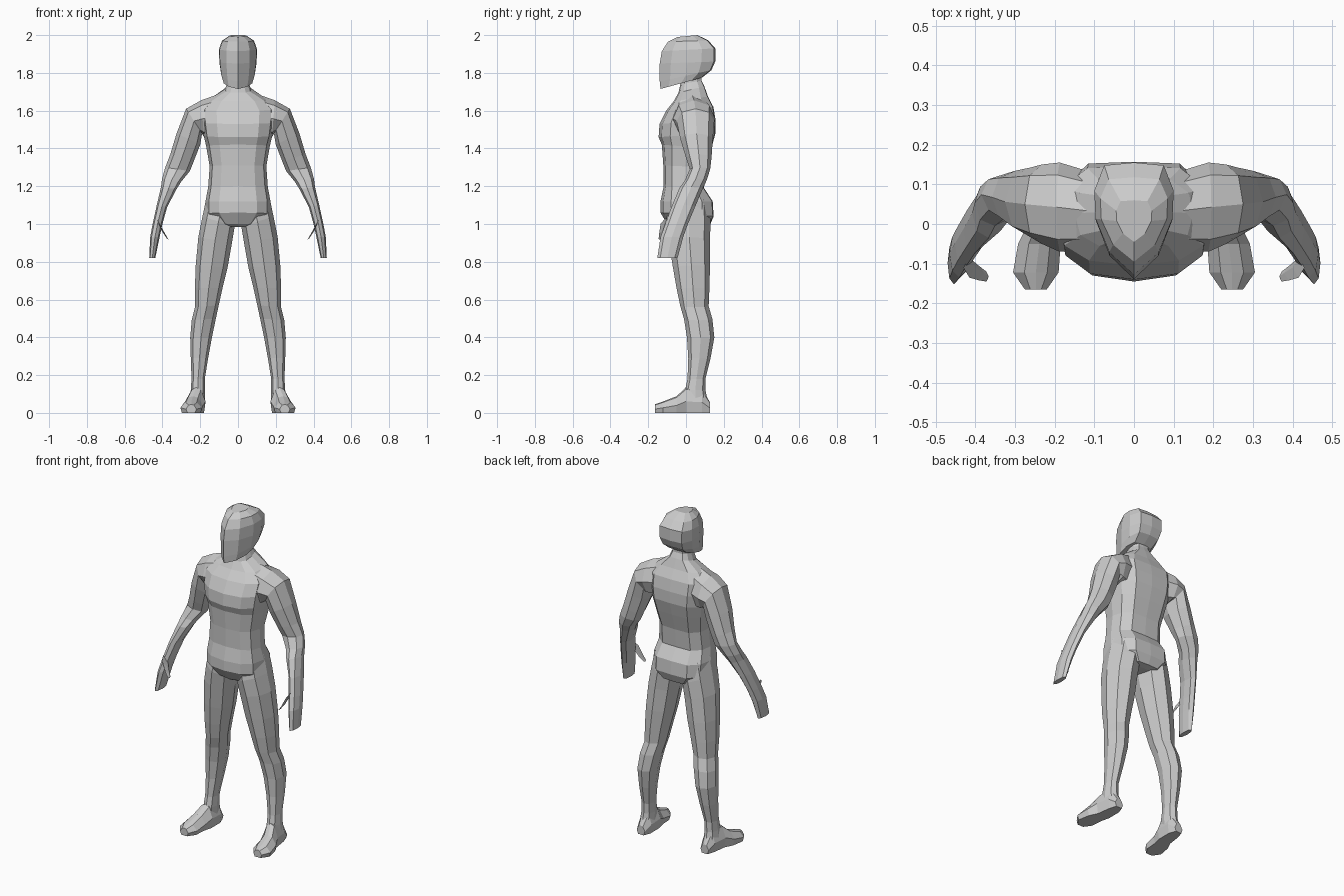
import bpy, bmesh
from mathutils import Vector

# Unit cross-sections (u = inner to outer, v = front to back)
ROUND = [(1, 0), (.72, .72), (0, 1), (-.72, .72), (-1, 0), (-.72, -.72), (0, -1), (.72, -.72)]
BODY = [(1, 0), (.92, .55), (.6, .93), (0, .96), (-.6, .93), (-.92, .55),
        (-1, 0), (-.9, -.6), (-.58, -.9), (0, -1), (.58, -.9), (.9, -.6)]
HEAD = [(0, -1), (.62, -.6), (.97, 0), (1, .5), (.75, .95), (0, 1),
        (-.75, .95), (-1, .5), (-.97, 0), (-.62, -.6)]
SMALL = [(1, 0), (0, 1), (-1, 0), (0, -1)]


def loft(name, rings, mirror=False):
    bm = bmesh.new()
    rows = [[bm.verts.new(p) for p in ring] for ring in rings]
    n = len(rows[0])
    for a, b in zip(rows, rows[1:]):
        for i in range(n):
            j = (i + 1) % n
            bm.faces.new((a[i], a[j], b[j], b[i]))
    bm.faces.new(rows[0])
    bm.faces.new(rows[-1])
    bmesh.ops.recalc_face_normals(bm, faces=bm.faces[:])
    me = bpy.data.meshes.new(name)
    bm.to_mesh(me)
    bm.free()
    ob = bpy.data.objects.new(name, me)
    bpy.context.collection.objects.link(ob)
    if mirror:
        ob.modifiers.new("mirror", 'MIRROR')
    return ob


def limb_ring(profile, xi, zi, xo, zo, yf, yb):
    c = Vector(((xi + xo) / 2, (yf + yb) / 2, (zi + zo) / 2))
    u = Vector(((xo - xi) / 2, 0, (zo - zi) / 2))
    v = Vector((0, (yb - yf) / 2, 0))
    return [c + u * a + v * b for a, b in profile]


def body_ring(profile, zf, zb, w, yf, yb):
    c = Vector((0, (yf + yb) / 2, (zf + zb) / 2))
    v = Vector((0, (yb - yf) / 2, (zb - zf) / 2))
    return [c + Vector((w * a, 0, 0)) + v * b for a, b in profile]


# Torso with pelvis and neck: front z, back z, half width, front y, back y
torso = [
    (.985, .985, .05, -.08, .09),
    (1.0, .99, .11, -.10, .13),
    (1.06, 1.04, .172, -.135, .152),
    (1.12, 1.12, .172, -.135, .147),
    (1.20, 1.19, .158, -.118, .10),
    (1.31, 1.30, .15, -.12, .11),
    (1.42, 1.40, .168, -.128, .14),
    (1.46, 1.48, .182, -.145, .162),
    (1.53, 1.55, .192, -.14, .163),
    (1.60, 1.62, .195, -.105, .15),
    (1.65, 1.675, .15, -.065, .12),
    (1.695, 1.73, .07, -.04, .10),
    (1.74, 1.76, .055, -.03, .085),
    (1.79, 1.81, .055, -.03, .085),
]
loft("torso", [body_ring(BODY, *r) for r in torso])

# Head with central face ridge
head = [
    (1.715, 1.775, .078, -.135, .085),
    (1.755, 1.815, .09, -.139, .135),
    (1.85, 1.86, .099, -.139, .155),
    (1.915, 1.93, .1, -.128, .155),
    (1.965, 1.972, .085, -.095, .118),
    (1.99, 2.0, .045, -.045, .06),
]
loft("head", [body_ring(HEAD, *r) for r in head])

# Arms with hands: inner x, z, outer x, z, front y, back y
arm = [
    (.10, 1.45, .11, 1.685, -.065, .13),
    (.18, 1.46, .195, 1.655, -.07, .155),
    (.19, 1.48, .275, 1.61, -.05, .15),
    (.20, 1.42, .325, 1.48, -.03, .142),
    (.235, 1.33, .358, 1.37, 0, .135),
    (.255, 1.28, .385, 1.30, .02, .128),
    (.30, 1.225, .402, 1.24, -.005, .11),
    (.325, 1.185, .408, 1.195, -.035, .09),
    (.375, 1.09, .43, 1.10, -.075, .05),
    (.40, 1.0, .452, 1.0, -.11, .01),
    (.415, .93, .465, .93, -.135, -.015),
    (.438, .82, .47, .82, -.152, -.045),
]
loft("arm", [limb_ring(ROUND, *r) for r in arm], True)

# Thumbs
thumb = [
    (.40, .97, .43, 1.03, -.135, -.085),
    (.378, .935, .405, .965, -.142, -.105),
    (.366, .915, .378, .925, -.145, -.12),
]
loft("thumb", [limb_ring(SMALL, *r) for r in thumb], True)

# Legs
leg = [
    (.012, 1.01, .165, 1.15, -.10, .125),
    (.018, .985, .188, 1.04, -.105, .13),
    (.032, .90, .21, .93, -.092, .127),
    (.055, .77, .224, .78, -.07, .127),
    (.082, .66, .228, .66, -.05, .124),
    (.102, .57, .228, .56, -.03, .12),
    (.117, .50, .245, .49, -.01, .14),
    (.138, .40, .253, .40, .005, .15),
    (.158, .29, .25, .29, .012, .13),
    (.176, .18, .246, .18, .008, .103),
    (.176, .12, .25, .12, -.005, .103),
    (.176, .06, .255, .06, -.01, .115),
]
loft("leg", [limb_ring(ROUND, *r) for r in leg], True)


# Feet, lofted from toe to heel
def foot_ring(y, xi, xo, h):
    m, q = (xi + xo) / 2, (xo - xi) * .25
    return [(xi + .008, y, 0), (xo - .008, y, 0), (xo, y, h * .45),
            (m + q, y, h * .92), (m, y, h), (m - q, y, h * .92), (xi, y, h * .45)]


foot = [
    (-.165, .22, .275, .045),
    (-.122, .19, .305, .06),
    (-.05, .185, .292, .088),
    (0, .172, .268, .135),
    (.085, .172, .256, .125),
    (.128, .188, .242, .055),
]
loft("foot", [foot_ring(*r) for r in foot], True)
